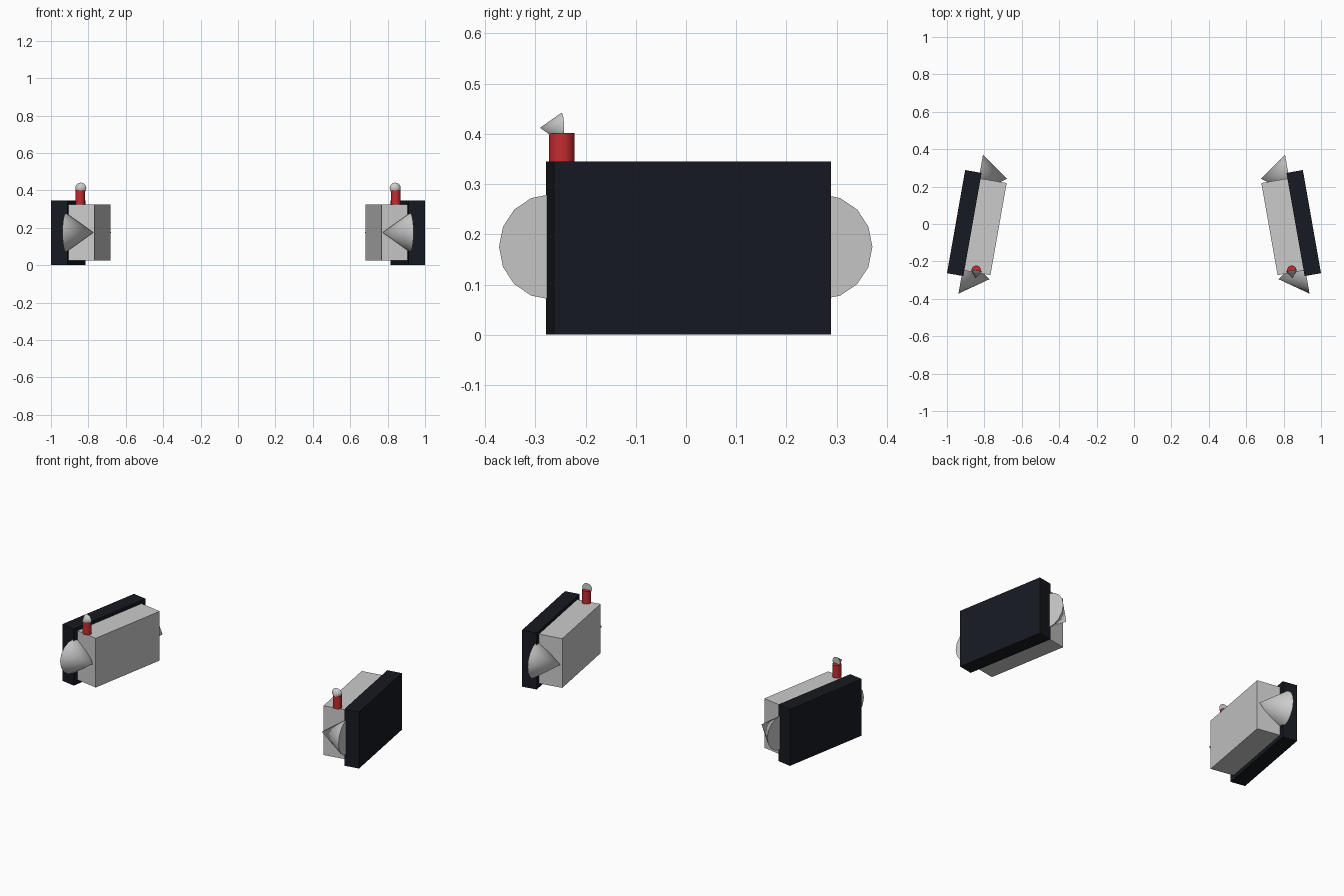
import bpy, bmesh
from math import radians
from mathutils import Matrix, Vector

if "Cube" in bpy.data.objects:
    bpy.data.objects.remove(bpy.data.objects["Cube"])


def material(name, color):
    m = bpy.data.materials.new(name)
    m.diffuse_color = (*color, 1)
    m.use_nodes = True
    m.node_tree.nodes["Principled BSDF"].inputs["Base Color"].default_value = m.diffuse_color
    return m


BLACK = material("black", (0.008, 0.01, 0.015))
RED = material("red", (0.55, 0.025, 0.03))
WHITE = material("white", (0.85, 0.85, 0.85))


def finish(name, bm, frame, mat=None):
    mesh = bpy.data.meshes.new(name)
    bm.to_mesh(mesh)
    bm.free()
    ob = bpy.data.objects.new(name, mesh)
    bpy.context.collection.objects.link(ob)
    ob.matrix_world = frame
    if mat:
        mesh.materials.append(mat)
    bpy.ops.object.select_all(action='DESELECT')
    bpy.context.view_layer.objects.active = ob
    ob.select_set(True)
    bpy.ops.object.shade_smooth_by_angle(angle=radians(35))


def box(name, frame, lo, hi, mat=None):
    lo, hi = Vector(lo), Vector(hi)
    size = [abs(d) for d in hi - lo]
    bm = bmesh.new()
    bmesh.ops.create_cube(bm, size=1, matrix=Matrix.Translation((lo + hi) / 2)
                          @ Matrix.Diagonal((*size, 1)))
    finish(name, bm, frame, mat)


def cone(name, frame, base, tip, r1, r2, sides, mat=None):
    base, tip = Vector(base), Vector(tip)
    axis = tip - base
    turn = axis.to_track_quat('Z', 'Y').to_matrix().to_4x4()
    bm = bmesh.new()
    bmesh.ops.create_cone(bm, cap_ends=True, segments=sides, radius1=r1, radius2=r2,
                          depth=axis.length,
                          matrix=Matrix.Translation((base + tip) / 2) @ turn)
    bmesh.ops.remove_doubles(bm, verts=bm.verts, dist=1e-5)
    finish(name, bm, frame, mat)


# Two mirrored pods, each toed in by ten degrees
for side, s in (("right", 1), ("left", -1)):
    frame = Matrix.Translation((s * 0.9075, 0.005, 0)) @ Matrix.Rotation(s * radians(10), 4, 'Z')
    # outer slab and inner housing
    box(side + "_outer_plate", frame, (-0.0445, -0.28, 0), (0.0445, 0.28, 0.345), BLACK)
    box(side + "_housing", frame, (-s * 0.186, -0.25, 0.025), (-s * 0.04, 0.25, 0.325))
    # end cones pointing inward
    for end, y in (("front", -0.272), ("back", 0.273)):
        cone(f"{side}_{end}_cone", frame, (-s * 0.035, y, 0.175), (-s * 0.185, y, 0.175),
             0.105, 0, 16)
    # top post with small forward-pointing cone
    cone(side + "_post", frame, (-s * 0.107, -0.2375, 0.325), (-s * 0.107, -0.2375, 0.402),
         0.025, 0.025, 32, RED)
    cone(side + "_post_tip", frame, (-s * 0.11, -0.2375, 0.412), (-s * 0.11, -0.281, 0.412),
         0.03, 0, 16, WHITE)
